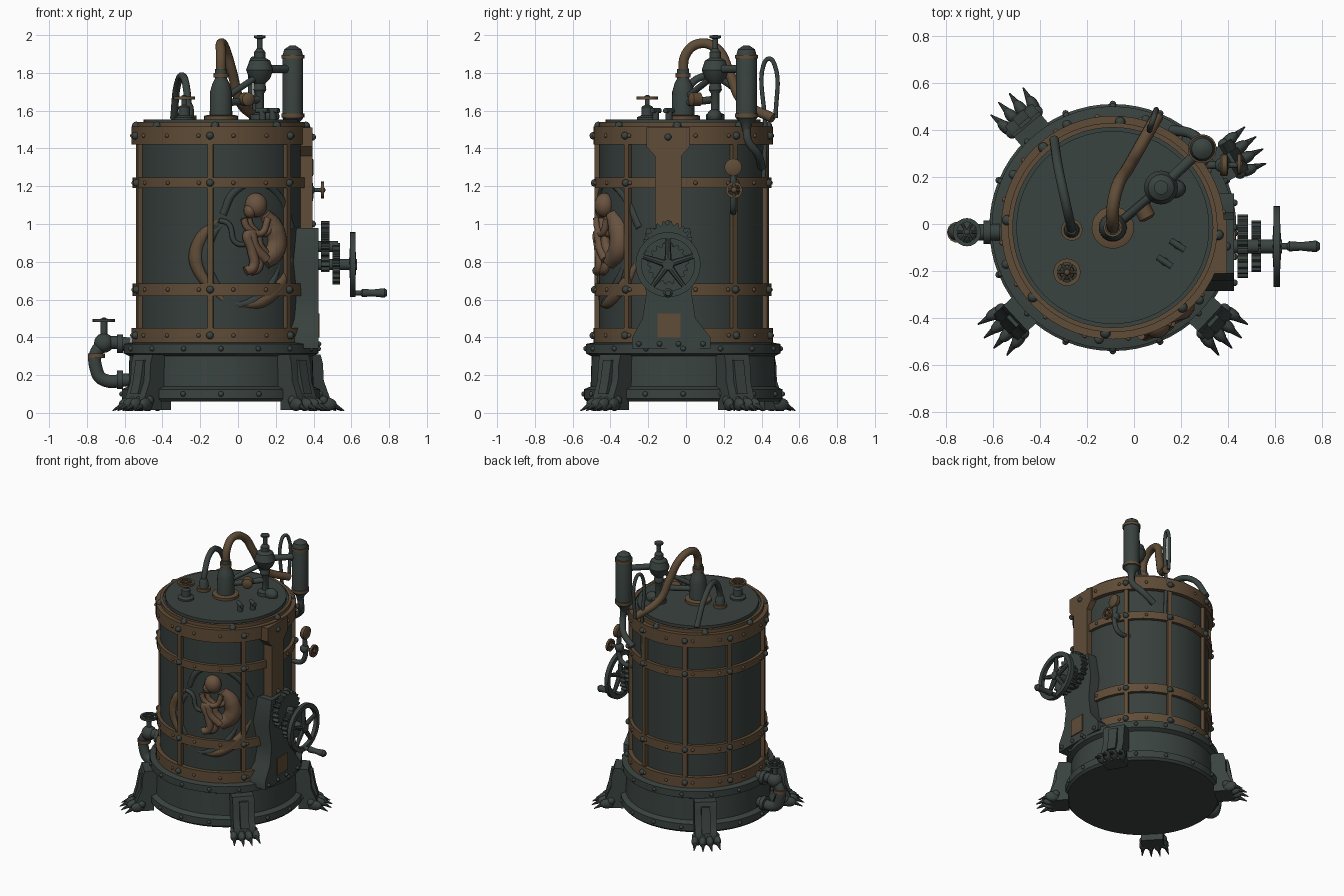
import bpy, bmesh, math
from math import sin, cos, pi, radians
from mathutils import Vector

old = bpy.data.objects.get("Cube")
if old:
    bpy.data.objects.remove(old, do_unlink=True)

CX, CY = -0.09, -0.015   # tank axis
X, Y, Z = Vector((1, 0, 0)), Vector((0, 1, 0)), Vector((0, 0, 1))


def material(name, rgb):
    m = bpy.data.materials.new(name)
    m.use_nodes = True
    col = (*rgb, 1)
    m.diffuse_color = col
    bsdf = m.node_tree.nodes["Principled BSDF"]
    bsdf.inputs["Base Color"].default_value = col
    bsdf.inputs["Roughness"].default_value = 0.7
    return m


IRON = material("dark iron", (0.042, 0.056, 0.050))
GLASS = material("murky glass", (0.038, 0.050, 0.046))
BRASS = material("aged brass", (0.115, 0.072, 0.038))
SKIN = material("pale brown skin", (0.14, 0.085, 0.05))


def finish(name, bm, mat, angle=35):
    bmesh.ops.recalc_face_normals(bm, faces=bm.faces)
    me = bpy.data.meshes.new(name)
    bm.to_mesh(me)
    bm.free()
    me.materials.append(mat)
    ob = bpy.data.objects.new(name, me)
    bpy.context.collection.objects.link(ob)
    bpy.ops.object.select_all(action='DESELECT')
    ob.select_set(True)
    bpy.context.view_layer.objects.active = ob
    bpy.ops.object.shade_smooth_by_angle(angle=radians(angle))
    return ob


def lathe(name, prof, mat, at=(CX, CY, 0), axis=Z, seg=24, loop=False):
    """Turn (radius, height) points about an axis."""
    bm, q = bmesh.new(), axis.to_track_quat('Z', 'Y')
    rings = [[bm.verts.new(Vector(at) + q @ Vector((r * cos(a), r * sin(a), h)))
              for a in (2 * pi * i / seg for i in range(seg))] for r, h in prof]
    pairs = list(zip(rings, rings[1:])) + ([(rings[-1], rings[0])] if loop else [])
    for lo, hi in pairs:
        for i in range(seg):
            j = (i + 1) % seg
            bm.faces.new((lo[i], lo[j], hi[j], hi[i]))
    if not loop:
        bm.faces.new(rings[0])
        bm.faces.new(rings[-1])
    return finish(name, bm, mat)


def hoop(name, r0, r1, z0, z1, mat, at=(CX, CY, 0), axis=Z, seg=64):
    return lathe(name, [(r0, z0), (r1, z0), (r1, z1), (r0, z1)], mat, at, axis, seg, True)


def rod(name, a, b, r, mat, r2=None, seg=14):
    d = Vector(b) - Vector(a)
    return lathe(name, [(r, 0), (r if r2 is None else r2, d.length)], mat, a, d, seg)


def ball(name, at, size, mat, rot=0.0):
    bm = bmesh.new()
    bmesh.ops.create_uvsphere(bm, u_segments=16, v_segments=10, radius=1)
    ob = finish(name, bm, mat, 60)
    ob.location, ob.rotation_euler = at, (0, 0, rot)
    ob.scale = size if isinstance(size, tuple) else (size,) * 3
    return ob


def prism(name, pts, w0, w1, mat, frame):
    """Extrude a flat outline between two depths of a frame(u, v, w)."""
    bm = bmesh.new()
    a, b = ([bm.verts.new(frame(u, v, w)) for u, v in pts] for w in (w0, w1))
    bm.faces.new(a)
    bm.faces.new(b)
    for i in range(len(pts)):
        j = (i + 1) % len(pts)
        bm.faces.new((a[i], a[j], b[j], b[i]))
    return finish(name, bm, mat)


def tube(name, pts, r, mat, radii=None):
    cu = bpy.data.curves.new(name, 'CURVE')
    cu.dimensions, cu.bevel_depth, cu.bevel_resolution = '3D', r, 3
    cu.use_fill_caps, cu.resolution_u = True, 8
    sp = cu.splines.new('BEZIER')
    sp.bezier_points.add(len(pts) - 1)
    for i, (bp, p) in enumerate(zip(sp.bezier_points, pts)):
        bp.co, bp.radius = p, radii[i] if radii else 1
        bp.handle_left_type = bp.handle_right_type = 'AUTO'
    cu.materials.append(mat)
    ob = bpy.data.objects.new(name, cu)
    bpy.context.collection.objects.link(ob)
    return ob


def polar(r, deg, z):
    return Vector((CX + r * cos(radians(deg)), CY + r * sin(radians(deg)), z))


def on_front(x, z, r=0.455):
    """Point on the front of the tank wall."""
    return Vector((x, CY - math.sqrt(r * r - (x - CX) ** 2), z))


def side(u, v, w):
    return Vector((w, u, v))


def handwheel(name, at, axis, r, mat):
    hoop(name + "_rim", r * 0.72, r, -0.008, 0.008, mat, at, axis, 20)
    q = axis.to_track_quat('Z', 'Y')
    for k in range(3):
        d = q @ Vector((cos(k * pi / 3), sin(k * pi / 3), 0)) * r * 0.85
        rod(name + "_spoke", Vector(at) - d, Vector(at) + d, 0.007, mat, seg=8)
    ball(name + "_hub", at, 0.016, mat)


# base, tank wall and lid
lathe("base", [(0.51, 0.06), (0.525, 0.075), (0.525, 0.125), (0.49, 0.14), (0.485, 0.30),
               (0.515, 0.315), (0.515, 0.365), (0.46, 0.375)], IRON, seg=64)
lathe("tank_wall", [(0.445, 0.37), (0.445, 1.51)], GLASS, seg=64)
lathe("lid", [(0.43, 1.50), (0.43, 1.53), (0.41, 1.53), (0.41, 1.553)], IRON, seg=64)
hoop("lid_ring", 0.425, 0.445, 1.50, 1.54, BRASS)

# brass hoops with rivets
BARS = (-97, -40, 36, 73, 114, 152, 199)
for z0, z1, r in ((0.37, 0.45, 0.475), (0.62, 0.685, 0.468), (1.19, 1.245, 0.468), (1.42, 1.515, 0.475)):
    hoop("hoop", 0.44, r, z0, z1, BRASS)
    for k in range(16):
        ball("rivet", polar(r, k * 22.5 + 8, (z0 + z1) / 2), 0.011, BRASS)
    for a in BARS:
        ball("bar_bolt", polar(r + 0.004, a, (z0 + z1) / 2), 0.02, IRON)
for z, r in ((0.34, 0.515), (0.10, 0.525)):
    for k in range(16):
        ball("flange_bolt", polar(r, k * 22.5, z), 0.014, IRON)
for k in range(8):
    ball("lid_bolt", polar(0.45, k * 45 - 4, 1.52), 0.022, IRON)

# upright bars
for a in BARS:
    def upright(u, v, w, a=a):
        t = radians(a)
        return polar(w, a, v) + Vector((-sin(t), cos(t), 0)) * u
    prism("upright_bar", [(-0.015, 0.4), (0.015, 0.4), (0.015, 1.47), (-0.015, 1.47)], 0.44, 0.47, BRASS, upright)

# clawed legs
for a in (223, 317, 30, 130):
    def leg_frame(u, v, w, a=a):
        t = radians(a)
        return polar(u, a, v) + Vector((-sin(t), cos(t), 0)) * w
    prism("leg", [(0.45, 0.31), (0.565, 0.31), (0.58, 0.26), (0.585, 0.17), (0.61, 0.11), (0.63, 0.06),
                  (0.62, 0.015), (0.5, 0.015), (0.5, 0.08), (0.45, 0.13)], -0.075, 0.075, IRON, leg_frame)
    prism("leg_rib", [(0.5, 0.28), (0.59, 0.28), (0.61, 0.17), (0.63, 0.10), (0.5, 0.1)],
          -0.03, 0.03, IRON, leg_frame)
    for k in (-1.5, -0.5, 0.5, 1.5):
        reach = 0.02 * abs(k)
        ball("toe", leg_frame(0.64 - reach, 0.045, k * 0.048), (0.05, 0.026, 0.035), IRON, radians(a + k * 10))
        ball("knuckle", leg_frame(0.615 - reach, 0.065, k * 0.045), 0.027, IRON)
        rod("claw", leg_frame(0.665 - reach, 0.045, k * 0.05), leg_frame(0.73 - reach, 0.012, k * 0.06),
            0.018, IRON, 0.003, 8)

# side bracket with brass strap
prism("bracket", [(-0.285, 0.34), (0.13, 0.34), (0.13, 0.40), (0.05, 0.50), (0.03, 0.63), (0.05, 0.8),
                  (0.02, 0.98), (-0.21, 0.98), (-0.24, 0.8), (-0.21, 0.63), (-0.23, 0.5), (-0.285, 0.40)],
      0.26, 0.425, IRON, side)
prism("bracket_window", [(-0.15, 0.40), (-0.03, 0.40), (-0.03, 0.525), (-0.15, 0.525)], 0.42, 0.432, BRASS, side)
prism("brass_strap", [(-0.165, 0.95), (-0.025, 0.95), (-0.025, 1.36), (0.02, 1.41), (0.02, 1.51),
                      (-0.21, 1.51), (-0.21, 1.41), (-0.165, 1.36)], 0.33, 0.395, BRASS, side)
for y in (-0.25, -0.14, -0.04, 0.09):
    ball("bracket_bolt", (0.427, y, 0.365), 0.014, IRON)
for z in (1.0, 1.46):
    ball("strap_bolt", (0.395, -0.095, z), 0.018, IRON)


# gears, big wheel and crank
def gear(name, z, r, x0, x1, teeth):
    pts = []
    for k in range(teeth * 4):
        a, rr = 2 * pi * k / (teeth * 4), r if k % 4 < 2 else r * 0.86
        pts.append((-0.095 + rr * cos(a), z + rr * sin(a)))
    prism(name, pts, x0, x1, IRON, side)


gear("upper_gear", 0.88, 0.135, 0.44, 0.485, 22)
gear("lower_gear", 0.79, 0.11, 0.50, 0.54, 18)
WHEEL = Vector((0.607, -0.095, 0.785))
rod("upper_axle", (0.42, -0.095, 0.88), (0.53, -0.095, 0.88), 0.03, IRON)
rod("wheel_axle", (0.42, -0.095, 0.785), (0.63, -0.095, 0.785), 0.03, IRON)
hoop("wheel_rim", 0.14, 0.172, -0.014, 0.014, IRON, WHEEL, X, 36)
for k in range(5):
    a = radians(90 + 72 * k)
    rod("wheel_spoke", WHEEL, WHEEL + Vector((0, cos(a), sin(a))) * 0.15, 0.02, IRON, 0.012, 8)
lathe("crank_handle", [(0.014, 0), (0.014, 0.04), (0.022, 0.05), (0.018, 0.1), (0.025, 0.165), (0.014, 0.18)],
      IRON, (0.61, -0.095, 0.635), X, 12)

# drain pipe with tap
PY = -0.035
tube("drain_pipe", [(-0.57, PY, 0.365), (-0.70, PY, 0.365), (-0.75, PY, 0.32), (-0.75, PY, 0.23),
                    (-0.72, PY, 0.18), (-0.57, PY, 0.175)], 0.036, IRON)
for x, z in ((-0.625, 0.365), (-0.625, 0.175)):
    rod("pipe_collar", (x - 0.015, PY, z), (x + 0.015, PY, z), 0.05, IRON)
rod("pipe_joint", (-0.75, PY, 0.29), (-0.75, PY, 0.315), 0.045, BRASS)
ball("tap_body", (-0.71, PY, 0.37), 0.052, IRON)
rod("tap_stem", (-0.71, PY, 0.38), (-0.71, PY, 0.50), 0.018, IRON)
handwheel("tap_wheel", (-0.71, PY, 0.49), Z, 0.06, IRON)

# gauge and side valve
tube("gauge_pipe", [(0.25, 0.25, 1.07), (0.34, 0.25, 1.07), (0.375, 0.25, 1.11), (0.375, 0.25, 1.27)], 0.017, IRON)
lathe("gauge", [(0.04, 0), (0.046, 0.008), (0.046, 0.03), (0.038, 0.035)], BRASS, (0.365, 0.25, 1.30), X)
ball("valve_body", (0.375, 0.25, 1.18), 0.032, IRON)
rod("valve_stem", (0.375, 0.25, 1.18), (0.45, 0.25, 1.18), 0.012, IRON)
handwheel("side_valve", (0.447, 0.255, 1.18), X, 0.044, BRASS)

# central dome and hose
HUB = (CX, -0.015, 0)
lathe("dome_flange", [(0.09, 1.54), (0.09, 1.572), (0.07, 1.578)], BRASS, HUB)
lathe("dome", [(0.06, 1.57), (0.058, 1.70), (0.045, 1.745), (0.032, 1.77), (0.032, 1.82)], IRON, HUB)
hoop("dome_collar", 0.02, 0.04, 1.775, 1.80, BRASS, HUB, seg=20)
tube("hose", [(CX, -0.015, 1.78), (CX, 0.0, 1.90), (CX, 0.07, 1.955), (-0.07, 0.16, 1.93), (-0.03, 0.23, 1.80),
              (0.01, 0.30, 1.65), (0.10, 0.46, 1.56)], 0.027, BRASS)

# ball valve
BX, BY = 0.115, 0.155
lathe("ball_valve", [(0.05, 1.55), (0.05, 1.58), (0.022, 1.59), (0.022, 1.69), (0.035, 1.71), (0.03, 1.745),
                     (0.055, 1.77), (0.072, 1.815), (0.055, 1.865), (0.03, 1.88), (0.03, 1.91), (0.015, 1.93),
                     (0.015, 1.98), (0.03, 1.985), (0.03, 1.997), (0.01, 2.0)], IRON, (BX, BY, 0))
rod("link_pipe", (BX, BY, 1.82), (0.29, 0.32, 1.82), 0.022, IRON)
rod("slant_pipe", (-0.08, -0.01, 1.66), (BX, BY, 1.79), 0.017, IRON)
rod("low_pipe", (-0.08, -0.01, 1.64), (BX, BY, 1.66), 0.02, IRON)
lathe("brass_knob", [(0.02, -0.035), (0.036, -0.025), (0.036, 0.025), (0.02, 0.035)], BRASS,
      (0.045, 0.05, 1.66), Vector((0.5, -1, 0)))
ball("valve_foot", (0.17, 0.15, 1.57), (0.05, 0.04, 0.04), IRON)

# pressure bottle with its outlet
TX, TY = 0.29, 0.32
lathe("bottle", [(0.02, 1.49), (0.03, 1.53), (0.055, 1.56), (0.055, 1.89), (0.045, 1.925), (0.015, 1.945)],
      IRON, (TX, TY, 0))
for z in (1.565, 1.875):
    hoop("bottle_band", 0.05, 0.061, z, z + 0.02, BRASS, (TX, TY, 0), seg=24)
tube("bottle_outlet", [(TX, TY, 1.52), (TX, TY + 0.01, 1.44), (0.25, 0.38, 1.37), (0.16, 0.40, 1.30)], 0.022, IRON)

# rear hooked rod and bent vent pipe
tube("rear_rod", [(0.07, 0.41, 1.22), (0.07, 0.42, 1.5), (0.07, 0.41, 1.84), (0.08, 0.44, 1.875),
                  (0.09, 0.47, 1.84), (0.09, 0.475, 1.56)], 0.012, IRON)
hoop("vent_ring", 0.02, 0.046, 1.55, 1.575, BRASS, (-0.265, -0.025, 0), seg=20)
lathe("vent_socket", [(0.035, 1.55), (0.03, 1.62), (0.02, 1.64)], IRON, (-0.265, -0.025, 0))
tube("vent_pipe", [(-0.265, -0.025, 1.58), (-0.27, 0.0, 1.70), (-0.29, 0.09, 1.78), (-0.32, 0.23, 1.74),
                   (-0.34, 0.36, 1.56)], 0.02, IRON)

# lid valve and small taps
VALVE = (-0.285, -0.205, 0)
lathe("lid_valve", [(0.055, 1.55), (0.055, 1.565), (0.032, 1.575), (0.03, 1.62), (0.013, 1.63), (0.013, 1.68)],
      IRON, VALVE)
handwheel("lid_wheel", (-0.285, -0.205, 1.668), Z, 0.058, BRASS)
for x, y in ((0.13, -0.16), (0.185, -0.09)):
    rod("small_tap", (x, y, 1.55), (x, y, 1.60), 0.018, IRON)
    rod("small_tap_bar", (x - 0.03, y + 0.02, 1.6), (x + 0.03, y - 0.02, 1.6), 0.014, IRON)

# curled figure in the front wall
ball("head", on_front(0.095, 1.10), (0.06, 0.055, 0.065), SKIN)
ball("face", on_front(0.065, 1.07), (0.035, 0.04, 0.04), SKIN)
tube("torso", [on_front(x, z, 0.44) for x, z in ((0.14, 1.05), (0.19, 0.97), (0.195, 0.87), (0.13, 0.80))],
     0.06, SKIN, [0.6, 0.95, 1, 0.8])
for s, r in ((0, 0.475), (0.025, 0.455)):
    tube("leg_of_figure", [on_front(x + s, z, r) for x, z in
         ((0.15, 0.81), (0.09, 0.88), (0.06, 0.95), (0.075, 0.86), (0.08, 0.77), (0.04, 0.75))], 0.026, SKIN)
    tube("arm_of_figure", [on_front(x + s, z, r) for x, z in
         ((0.16, 1.03), (0.12, 0.95), (0.05, 0.98), (0.03, 1.03))], 0.018, SKIN)
tube("cord", [on_front(x, z) for x, z in ((0.08, 0.9), (-0.01, 0.9), (-0.05, 1.0), (-0.10, 1.02))], 0.014, IRON)

# membrane folds around the figure
for dx, r, mat in ((0, 0.035, BRASS), (0.05, 0.025, GLASS)):
    tube("left_fold", [on_front(x + dx, z, 0.435) for x, z in
         ((-0.11, 1.02), (-0.19, 0.93), (-0.22, 0.82), (-0.18, 0.71), (-0.08, 0.60))], r, mat, [0.3, 1, 1.2, 0.9, 0.4])
    tube("right_fold", [on_front(x - dx, z, 0.435) for x, z in
         ((0.0, 0.57), (0.12, 0.59), (0.22, 0.68), (0.28, 0.82))], r, mat, [0.4, 1, 1, 0.3])
tube("upper_fold", [on_front(x, z, 0.435) for x, z in
     ((-0.08, 1.05), (-0.02, 1.17), (0.1, 1.22), (0.22, 1.14), (0.28, 0.98))], 0.022, GLASS)
